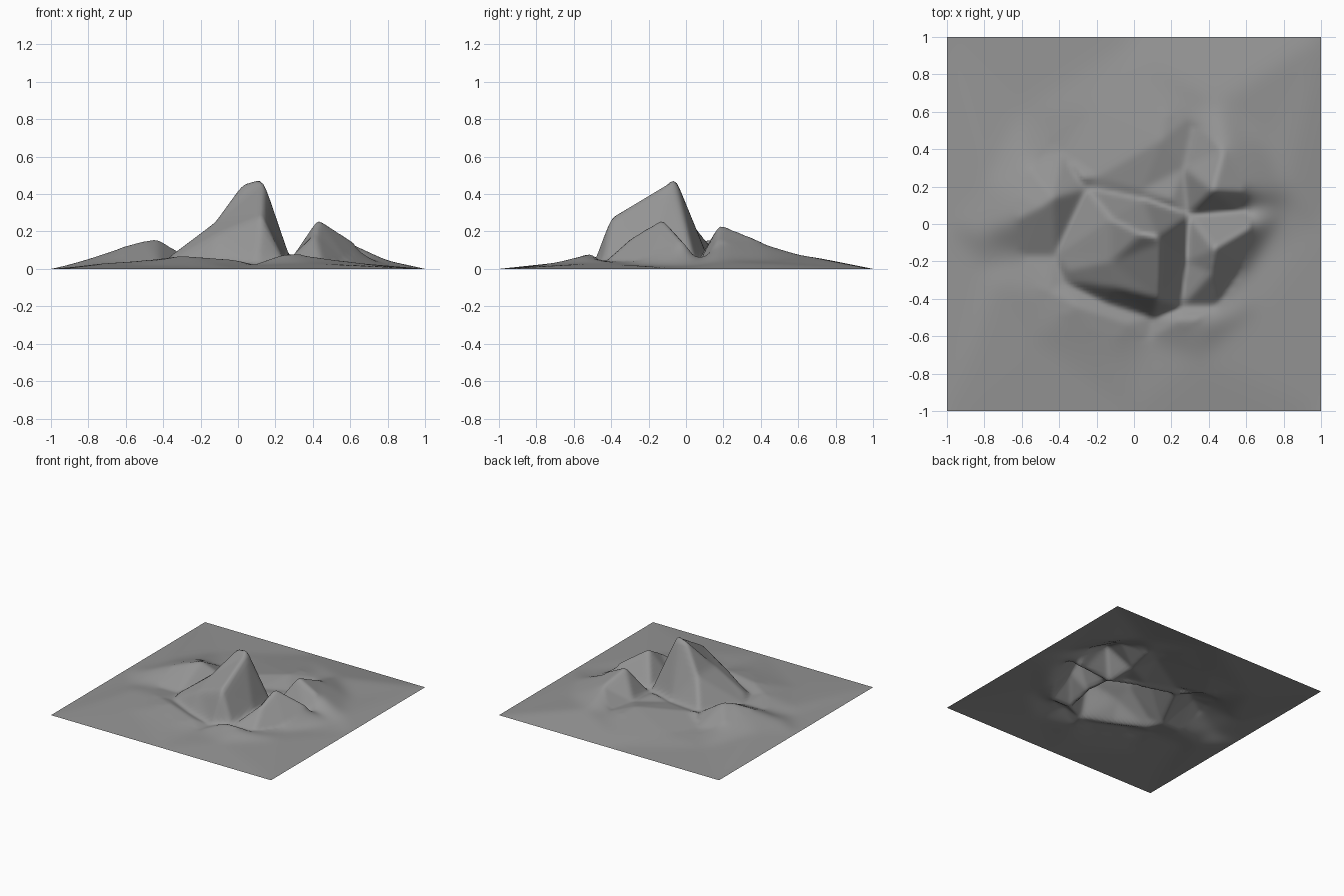
import bpy
import bmesh
from mathutils import Vector
from mathutils.bvhtree import BVHTree
from mathutils.geometry import delaunay_2d_cdt

if "Cube" in bpy.data.objects:
    bpy.data.objects.remove(bpy.data.objects["Cube"], do_unlink=True)

CELLS = 120

# Break lines of the landscape: (x, y, height) in hundredths of a unit
main_mountain = [
    [(4, -5, 47), (12, -6, 49), (14, -10, 46), (13, -40, 28), (10, -50, 2)],   # summit and south spur
    [(4, -5, 47), (-12, 3, 25), (-25, 19, 5)],                                 # north-west spur
    [(4, -5, 47), (-12, -20, 25), (-36, -25, 7), (-42, -17, 2)],               # west face
    [(13, -40, 28), (-12, -34, 18), (-36, -25, 7)],                            # south-west edge
    [(12, -6, 49), (29, 5, 2)],                                                # north-east edge
]
foot_valley = [
    [(-25, 19, 5), (5, 13, 3), (29, 5, 2), (28, -20, 5), (25, -44, 3), (10, -50, 2),
     (-15, -42, 3), (-37, -31, 3), (-42, -17, 2), (-25, 19, 5)],
]
outer_valleys = [
    [(29, 5, 2), (55, 7, 3), (80, 9, 2)],             # between the two east peaks
    [(29, 5, 2), (27, 30, 4), (33, 60, 5)],           # north
    [(25, -44, 3), (45, -44, 3), (60, -24, 2), (80, 9, 2)],
    [(10, -50, 2), (8, -62, 2), (0, -80, 1)],         # south
    [(-42, -17, 2), (-60, -17, 2), (-80, -22, 1)],    # west
    [(-25, 19, 5), (-38, 38, 3), (-60, 60, 1)],       # north-west ravine
]
east_peaks = [
    [(43, -13, 27), (41, -26, 19), (45, -44, 3)],
    [(43, -13, 27), (60, -3, 16), (80, 9, 2)],
    [(43, -13, 27), (29, 5, 2)],
    [(29, 5, 2), (42, 18, 24), (62, 17, 14), (82, 18, 4)],
    [(42, 18, 24), (48, 40, 15), (45, 65, 7)],
]
low_hills = [
    [(20, 13, 6), (4, 18, 5), (-20, 25, 7)],          # north hill
    [(15, 45, 9), (18, 62, 7), (5, 85, 3)],
    [(-28, 25, 9), (-43, 14, 16), (-50, 9, 15), (-68, 0, 10), (-82, -6, 5)],  # west hill
    [(-60, 35, 6), (-78, 22, 4)],
    [(-75, -32, 3), (-45, -36, 5), (-30, -44, 7), (-3, -53, 5)],              # south-west hill
    [(25, -51, 8), (40, -51, 8), (58, -45, 5)],                               # south-east hill
    [(-15, -72, 3), (-55, -62, 2)],
    [(35, -72, 3), (65, -45, 3)],
    [(70, 45, 4), (-25, 62, 3)][:1],
    [(-25, 62, 3)],
]
border = [[(-100, -100, 0), (0, -100, 0), (100, -100, 0), (100, 0, 0), (100, 100, 0),
           (0, 100, 0), (-100, 100, 0), (-100, 0, 0), (-100, -100, 0)]]


def landscape_skeleton():
    """Triangulate the break lines into a coarse faceted relief."""
    index, points, heights, edges = {}, [], [], []
    for group in (main_mountain, foot_valley, outer_valleys, east_peaks, low_hills, border):
        for line in group:
            ids = []
            for x, y, z in line:
                if (x, y) not in index:
                    index[x, y] = len(points)
                    points.append(Vector((x / 100, y / 100)))
                    heights.append(z / 100)
                ids.append(index[x, y])
            edges += list(zip(ids, ids[1:]))
    verts, _, faces, origins, _, _ = delaunay_2d_cdt(points, edges, [], 0, 1e-5)
    solid = [Vector((v.x, v.y, heights[o[0]] if o else 0.05)) for v, o in zip(verts, origins)]
    return BVHTree.FromPolygons(solid, [list(f) for f in faces])


def make_terrain():
    relief = landscape_skeleton()
    bm = bmesh.new()
    bmesh.ops.create_grid(bm, x_segments=CELLS, y_segments=CELLS, size=1)
    inner = [v for v in bm.verts if max(abs(v.co.x), abs(v.co.y)) < 0.995]
    for v in inner:
        hit = relief.ray_cast(Vector((v.co.x, v.co.y, 2)), Vector((0, 0, -1)))[0]
        if hit:
            v.co.z = hit.z

    # Soften everything slightly, and the gentle outskirts much more
    def soften(verts, passes):
        for _ in range(passes):
            bmesh.ops.smooth_vert(bm, verts=verts, factor=0.5, use_axis_z=True)

    soften(inner, 2)
    soften([v for v in inner if v.co.xy.length > 0.62], 25)
    for face in bm.faces:
        face.smooth = True
    mesh = bpy.data.meshes.new("mountain_terrain")
    bm.to_mesh(mesh)
    bm.free()
    terrain = bpy.data.objects.new("mountain_terrain", mesh)
    bpy.context.collection.objects.link(terrain)
    return terrain


# One plain stone colour
stone = bpy.data.materials.new("stone_grey")
stone.use_nodes = True
colour = (0.3, 0.3, 0.3, 1)
stone.diffuse_color = colour
stone.node_tree.nodes["Principled BSDF"].inputs["Base Color"].default_value = colour

make_terrain().data.materials.append(stone)
